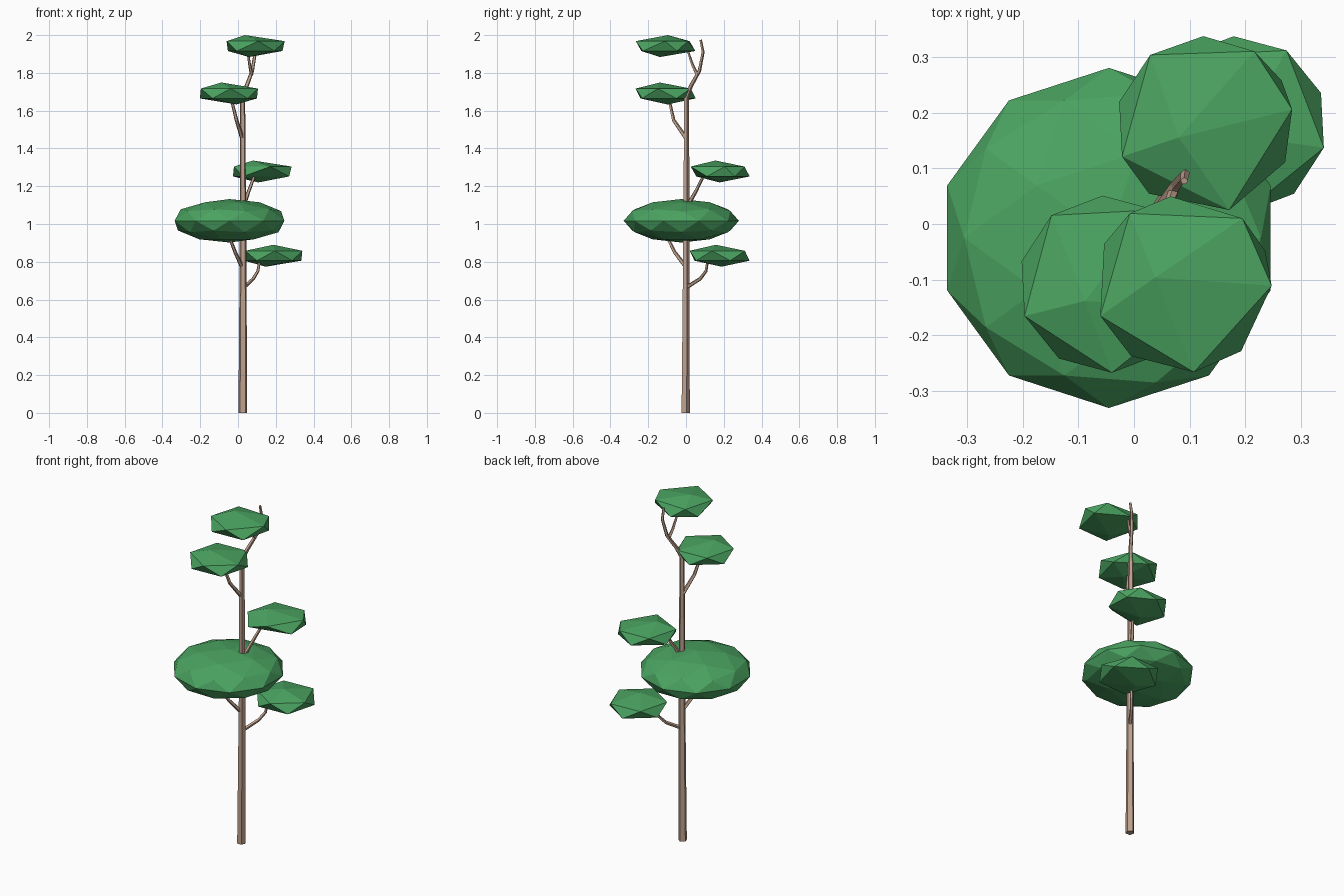
import bpy, bmesh
from math import cos, sin, radians, tau
from mathutils import Vector

cube = bpy.data.objects.get("Cube")
if cube:
    bpy.data.objects.remove(cube, do_unlink=True)


def material(name, rgb):
    mat = bpy.data.materials.new(name)
    mat.use_nodes = True
    colour = (*rgb, 1)
    mat.diffuse_color = colour
    mat.node_tree.nodes["Principled BSDF"].inputs["Base Color"].default_value = colour
    return mat


leaf = material("leaf green", (0.07, 0.37, 0.12))
bark = material("bark brown", (0.52, 0.36, 0.27))


def finish(name, bm, mat):
    bmesh.ops.recalc_face_normals(bm, faces=bm.faces)
    mesh = bpy.data.meshes.new(name)
    bm.to_mesh(mesh)
    bm.free()
    mesh.materials.append(mat)
    obj = bpy.data.objects.new(name, mesh)
    bpy.context.collection.objects.link(obj)
    return obj


def limb(name, path, start, end, sides=5):
    """Flat-sided tapering tube along a path."""
    bm = bmesh.new()
    points = [Vector(p) for p in path]
    last = len(points) - 1
    rings = []
    for i, p in enumerate(points):
        along = points[min(i + 1, last)] - points[max(i - 1, 0)]
        turn = Vector((0, 0, 1)).rotation_difference(along)
        r = start + (end - start) * i / last
        angles = [tau * (k + 0.5) / sides - tau / 4 for k in range(sides)]
        rings.append([bm.verts.new(p + turn @ Vector((r * cos(a), r * sin(a), 0)))
                      for a in angles])
    for low, high in zip(rings, rings[1:]):
        for k in range(sides):
            n = (k + 1) % sides
            bm.faces.new((low[k], low[n], high[n], high[k]))
    bm.faces.new(rings[0])
    bm.faces.new(rings[-1])
    return finish(name, bm, bark)


def small_clump(name, centre, upper, lower, peak, base, radius=0.159, half=0.058):
    """Uneven twenty-sided leaf clump: two staggered rings and two poles."""
    bm = bmesh.new()
    c = Vector(centre)
    for angles, z in ((upper, 0.45), (lower, -0.45)):
        for a in map(radians, angles):
            bm.verts.new(c + Vector((radius * cos(a), radius * sin(a), z * half)))
    bm.verts.new(c + Vector((*peak, half)))
    bm.verts.new(c + Vector((*base, -half)))
    bmesh.ops.convex_hull(bm, input=bm.verts)
    return finish(name, bm, leaf)


# Trunk and branches
limb("trunk", [(0.025, -0.004, 0), (0.027, 0, 0.85), (0.024, 0.002, 1.7)], 0.024, 0.014)
limb("top_branch", [(0.024, 0.002, 1.67), (0.045, 0.025, 1.73), (0.075, 0.07, 1.81),
                    (0.092, 0.09, 1.91), (0.09, 0.077, 1.975)], 0.013, 0.007)
limb("top_fork", [(0.072, 0.06, 1.79), (0.062, 0.035, 1.84), (0.05, 0.008, 1.92)], 0.01, 0.006)
limb("upper_branch", [(0.02, -0.004, 1.46), (-0.008, -0.066, 1.55),
                      (-0.035, -0.09, 1.66)], 0.012, 0.008)
limb("middle_branch", [(0.028, 0.004, 1.09), (0.055, 0.05, 1.17), (0.085, 0.09, 1.25)], 0.012, 0.008)
limb("lower_branch", [(0.018, -0.006, 0.78), (-0.015, -0.06, 0.85),
                      (-0.045, -0.1, 0.93)], 0.012, 0.008)
limb("bottom_branch", [(0.03, 0.003, 0.665), (0.08, 0.075, 0.71), (0.105, 0.105, 0.75),
                       (0.115, 0.115, 0.81)], 0.011, 0.007)

# Large leaf clump around the trunk
bm = bmesh.new()
bmesh.ops.create_icosphere(bm, subdivisions=2, radius=1)
bmesh.ops.scale(bm, vec=(0.305, 0.305, 0.115), verts=bm.verts)
bmesh.ops.translate(bm, vec=(-0.045, -0.025, 1.017), verts=bm.verts)
finish("large_leaf_clump", bm, leaf)

# Small leaf clumps at the branch ends
regular_upper = [-159 + 72 * k for k in range(5)]
regular_lower = [-123 + 72 * k for k in range(5)]
small_clump("top_leaf_clump", (0.088, -0.108, 1.942),
            (-159, -83, -1, 48, 127), (-126, -49, 22, 98, 153), (-0.05, 0.012), (-0.03, -0.03))
small_clump("upper_leaf_clump", (-0.048, -0.108, 1.691),
            regular_upper, regular_lower, (-0.04, -0.03), (0.04, 0.01))
small_clump("middle_leaf_clump", (0.127, 0.178, 1.278),
            (-159, -74, 10, 56, 128), (-129, -25, 30, 91, 165), (-0.047, -0.023), (-0.02, 0))
small_clump("bottom_leaf_clump", (0.187, 0.178, 0.832),
            regular_upper, regular_lower, (0, -0.02), (-0.04, 0.01))
